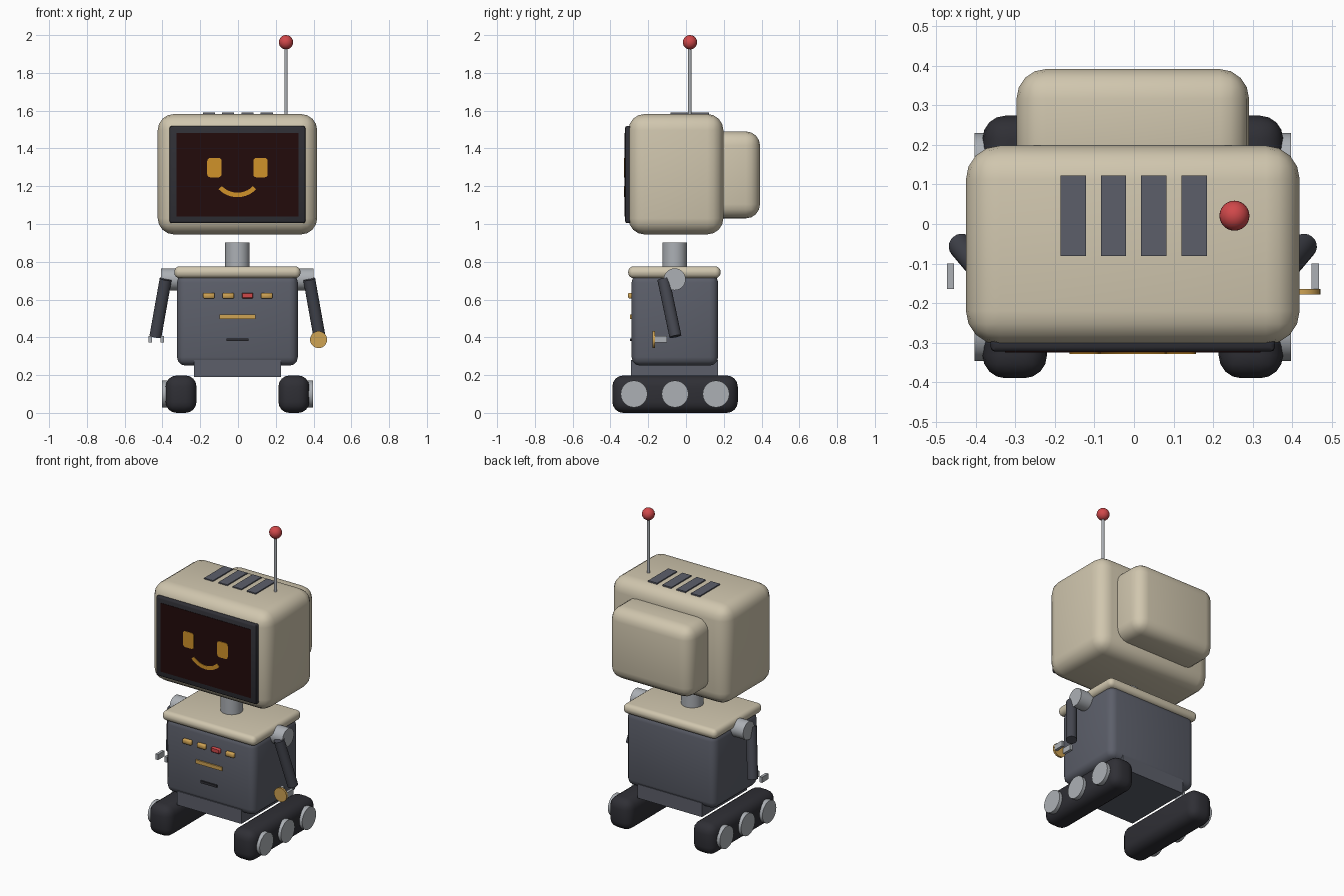
import bpy, bmesh, math
from mathutils import Vector, Matrix

if "Cube" in bpy.data.objects:
    bpy.data.objects.remove(bpy.data.objects["Cube"])

SHIFT = -0.003  # keeps the whole robot centred despite its one-sided disc


def material(name, srgb):
    m = bpy.data.materials.new(name)
    lin = [((c / 255 + 0.055) / 1.055) ** 2.4 for c in srgb]
    m.diffuse_color = (*lin, 1)
    m.use_nodes = True
    m.node_tree.nodes["Principled BSDF"].inputs["Base Color"].default_value = m.diffuse_color
    return m


CREAM = material("cream_plastic", (208, 198, 174))
BODY = material("slate_grey", (92, 95, 106))
ARM = material("dark_slate", (69, 71, 80))
DARK = material("near_black", (47, 47, 53))
METAL = material("light_metal", (172, 176, 181))
GOLD = material("gold", (207, 163, 84))
RED = material("red", (208, 72, 74))
SCREEN = material("screen_maroon", (34, 11, 11))
AMBER = material("amber", (208, 146, 42))


def finish(bm, name, mat):
    bmesh.ops.recalc_face_normals(bm, faces=bm.faces)
    mesh = bpy.data.meshes.new(name)
    bm.to_mesh(mesh)
    bm.free()
    ob = bpy.data.objects.new(name, mesh)
    ob.location.x = SHIFT
    mesh.materials.append(mat)
    bpy.context.collection.objects.link(ob)
    bpy.ops.object.select_all(action='DESELECT')
    ob.select_set(True)
    bpy.context.view_layer.objects.active = ob
    bpy.ops.object.shade_smooth_by_angle(angle=math.radians(45))
    return ob


def box(name, mat, x, y, z, bevel=0, segments=3, only_y=False):
    """Box from (min, max) ranges with rounded edges."""
    bm = bmesh.new()
    bmesh.ops.create_cube(bm, size=1)
    for v in bm.verts:
        v.co = Vector([(a + b) / 2 + c * (b - a) for c, (a, b) in zip(v.co, (x, y, z))])
    if bevel:
        edges = [e for e in bm.edges
                 if not only_y or abs(e.verts[0].co.y - e.verts[1].co.y) > 1e-5]
        bmesh.ops.bevel(bm, geom=edges, offset=bevel, segments=segments,
                        profile=0.5, affect='EDGES', clamp_overlap=True)
    return finish(bm, name, mat)


def rod(name, mat, start, end, radius, sides=24):
    """Cylinder between two points."""
    a, b = Vector(start), Vector(end)
    bm = bmesh.new()
    rot = (b - a).to_track_quat('Z', 'Y').to_matrix().to_4x4()
    bmesh.ops.create_cone(bm, cap_ends=True, segments=sides, radius1=radius, radius2=radius,
                          depth=(b - a).length, matrix=Matrix.Translation((a + b) / 2) @ rot)
    return finish(bm, name, mat)


# Head: main case, rear tube housing, screen and bezel
box("head_case", CREAM, (-0.422, 0.422), (-0.305, 0.198), (0.945, 1.582), 0.085, 4)
box("head_rear_housing", CREAM, (-0.294, 0.294), (0.10, 0.392), (1.03, 1.49), 0.075, 4)
box("screen_bezel", DARK, (-0.36, 0.36), (-0.323, -0.28), (1.004, 1.519), 0.012, 2)
box("screen", SCREEN, (-0.323, 0.323), (-0.3255, -0.318), (1.04, 1.483))

# Face: eyes and smile arc
for side, s in (("left", -1), ("right", 1)):
    box(side + "_eye", AMBER, (s * 0.122 - 0.038, s * 0.122 + 0.038),
        (-0.3285, -0.322), (1.247, 1.35), 0.016, 3, True)
bm = bmesh.new()
rings = []
N = 16
for i in range(N + 1):
    t = math.radians(-46 + 92 * i / N)
    rings.append([bm.verts.new((r * math.sin(t), y, 1.28 - r * math.cos(t)))
                  for r, y in ((0.138, -0.3285), (0.114, -0.3285), (0.114, -0.322), (0.138, -0.322))])
for a, b in zip(rings, rings[1:]):
    for k in range(4):
        bm.faces.new((a[k], a[(k + 1) % 4], b[(k + 1) % 4], b[k]))
bm.faces.new(rings[0])
bm.faces.new(rings[-1])
finish(bm, "smile", AMBER)

# Head top: vents and antenna
for i in range(4):
    cx = 0.002 + (i - 1.5) * 0.102
    box(f"vent_{i + 1}", BODY, (cx - 0.032, cx + 0.032), (-0.081, 0.123), (1.57, 1.589))
rod("antenna_rod", METAL, (0.257, 0.02, 1.55), (0.257, 0.02, 1.95), 0.009, 12)
bm = bmesh.new()
bmesh.ops.create_uvsphere(bm, u_segments=24, v_segments=14, radius=0.038,
                          matrix=Matrix.Translation((0.257, 0.021, 1.962)))
finish(bm, "antenna_ball", RED)

# Torso
rod("neck", METAL, (0, -0.06, 0.74), (0, -0.06, 0.903), 0.065, 32)
box("torso", BODY, (-0.32, 0.32), (-0.288, 0.17), (0.25, 0.735), 0.045)
box("torso_lid", CREAM, (-0.334, 0.334), (-0.306, 0.183), (0.713, 0.776), 0.029, 4)
box("pelvis", BODY, (-0.23, 0.23), (-0.29, 0.17), (0.19, 0.28))

# Chest controls
for i, mat in enumerate((GOLD, GOLD, RED, GOLD)):
    cx = 0.002 + (i - 1.5) * 0.102
    box(f"chest_button_{i + 1}", mat, (cx - 0.03, cx + 0.03), (-0.306, -0.28),
        (0.606, 0.636), 0.004, 1)
box("chest_trim_plate", GOLD, (-0.095, 0.095), (-0.296, -0.287), (0.497, 0.521))
box("chest_slot", DARK, (-0.058, 0.058), (-0.297, -0.285), (0.38, 0.395))

# Arms, grippers, tracks and wheels on both sides
for side, s in (("left", -1), ("right", 1)):
    rod(side + "_shoulder", METAL, (s * 0.30, -0.06, 0.707), (s * 0.404, -0.06, 0.707), 0.058, 28)
    rod(side + "_arm", ARM, (s * 0.380, -0.120, 0.708), (s * 0.434, -0.056, 0.405), 0.032, 20)
    for n, off in (("inner", -0.032), ("outer", 0.032)):
        cx = s * (0.4295 + off)
        box(f"{side}_{n}_finger", METAL, (cx - 0.009, cx + 0.009), (-0.165, -0.10), (0.372, 0.408))
    box(side + "_track", DARK, sorted((s * 0.217, s * 0.38)), (-0.39, 0.274), (0, 0.198), 0.058, 4)
    for i in range(3):
        y = -0.275 + 0.217 * i
        rod(f"{side}_wheel_{i + 1}", METAL, (s * 0.34, y, 0.1), (s * 0.40, y, 0.1), 0.071, 28)

# Gold disc held in the right gripper
rod("held_disc", GOLD, (0.4295, -0.178, 0.388), (0.4295, -0.165, 0.388), 0.045, 28)
